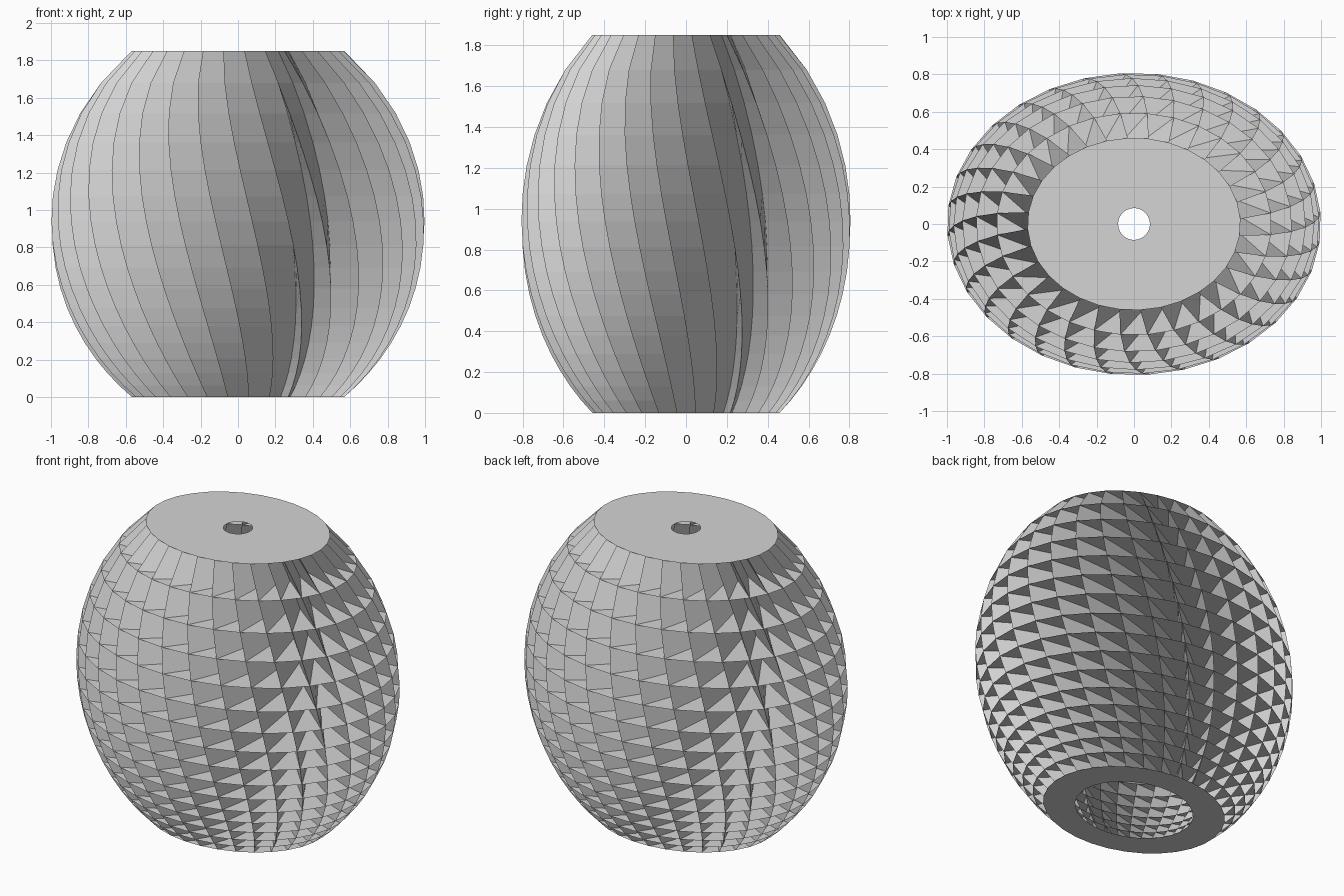
import bpy, bmesh
from math import cos, sin, pi, radians, sqrt

cube = bpy.data.objects.get("Cube")
if cube:
    bpy.data.objects.remove(cube)

TEETH = 32
LAYERS = 16
HEIGHT = 1.85
DEPTH = 0.808           # y size relative to x
INNER = 0.65            # valley radius relative to tip radius
TWIST = radians(-13.4)  # turn per unit of height
LEAN = radians(9.7)     # angle from a tip to the valley beside it
HOLE = 0.085
PITCH = 2 * pi / TEETH

grey = bpy.data.materials.new("light_grey")
grey.use_nodes = True
colour = (0.66, 0.66, 0.66, 1)
grey.diffuse_color = colour
grey.node_tree.nodes["Principled BSDF"].inputs["Base Color"].default_value = colour


def level(k):
    """Height of floor k: layers grow taller towards the top."""
    thin, thick = 0.061, 0.170
    step = (thick - thin) / (LAYERS - 1)
    total = LAYERS * (thin + thick) / 2
    return (k * thin + step * k * (k - 1) / 2) * HEIGHT / total


def radius(z):
    """Barrel profile: a circular arc."""
    half, bulge = HEIGHT / 2, 0.43
    arc = (half ** 2 + bulge ** 2) / (2 * bulge)
    return 1 - arc + sqrt(arc ** 2 - (z - half) ** 2)


def angle(j, z):
    """Direction of tip j at height z."""
    return (j + 0.5) * PITCH + z * TWIST


def ring(bm, k, scale=1, turn=0):
    """Elliptical ring of vertices on floor k."""
    z = level(k)
    r = radius(z) * scale
    angles = [angle(j, z) + turn for j in range(TEETH)]
    return [bm.verts.new((r * cos(a), r * DEPTH * sin(a), z)) for a in angles]


def finish(bm, name):
    mesh = bpy.data.meshes.new(name)
    bm.to_mesh(mesh)
    bm.free()
    mesh.materials.append(grey)
    obj = bpy.data.objects.new(name, mesh)
    bpy.context.collection.objects.link(obj)
    return obj


# Slanted, twisted pleats running up through all the layers
bm = bmesh.new()
outlines = []
for k in range(LAYERS + 1):
    tips, valleys = ring(bm, k), ring(bm, k, INNER, LEAN)
    outline = []
    for j in range(TEETH):
        outline += [tips[j], valleys[(j + 1) % TEETH]]
    outlines.append(outline)
for low, high in zip(outlines, outlines[1:]):
    count = len(low)
    for i in range(count):
        n = (i + 1) % count
        bm.faces.new((low[i], low[n], high[n], high[i]))
finish(bm, "pleated_wall")

# Thin horizontal floors between the layers
bm = bmesh.new()
for k in range(LAYERS):
    tips, valleys = ring(bm, k), ring(bm, k, INNER, LEAN)
    for j in range(TEETH):
        n = (j + 1) % TEETH
        bm.faces.new((tips[j], tips[n], valleys[n]))
        bm.faces.new((tips[j], valleys[n], valleys[j]))
finish(bm, "layer_floors")

# Flat top with a small round hole
bm = bmesh.new()
rim = ring(bm, LAYERS)
hole = []
for j in range(TEETH):
    a = angle(j, HEIGHT)
    hole.append(bm.verts.new((HOLE * cos(a), HOLE * sin(a), HEIGHT)))
for j in range(TEETH):
    n = (j + 1) % TEETH
    bm.faces.new((rim[j], rim[n], hole[n], hole[j]))
finish(bm, "top_cap")
